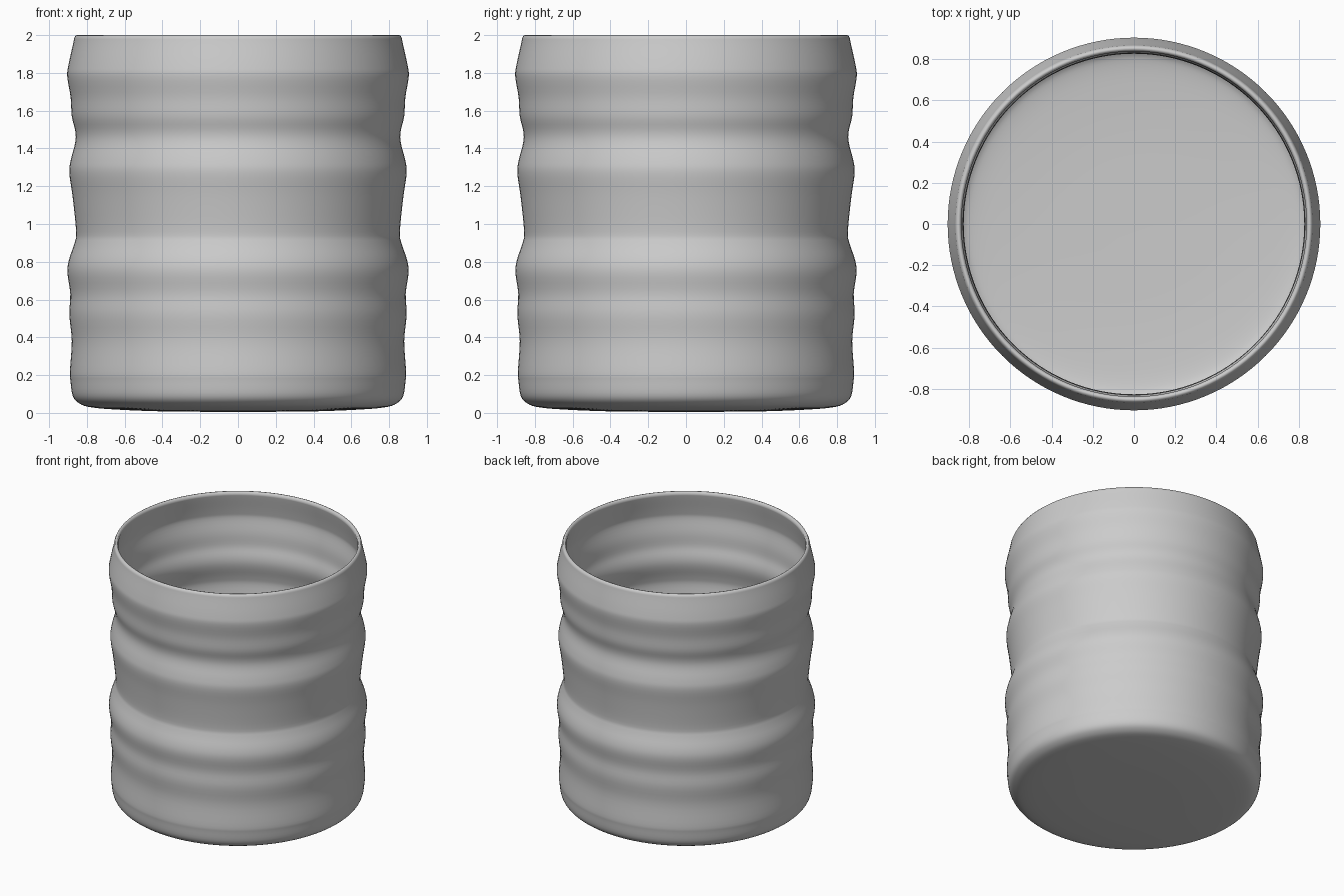
import bpy
import bmesh
import math
from mathutils import Vector

old = bpy.data.objects.get("Cube")
if old:
    bpy.data.objects.remove(old, do_unlink=True)

SIDES = 128
WALL = 0.03

# Outer wall as (radius, height), from the bottom centre up to the rim
OUTER = [(0, 0.005), (0.4, 0.008), (0.65, 0.018), (0.78, 0.03), (0.84, 0.05),
         (0.875, 0.09), (0.887, 0.17), (0.89, 0.22), (0.88, 0.38), (0.893, 0.52),
         (0.888, 0.63), (0.903, 0.74), (0.895, 0.81), (0.865, 0.9), (0.857, 0.96),
         (0.875, 1.14), (0.893, 1.27), (0.885, 1.34), (0.862, 1.43), (0.861, 1.49),
         (0.88, 1.57), (0.886, 1.67), (0.904, 1.78), (0.898, 1.84), (0.874, 1.95),
         (0.867, 1.985)]


def smooth_path(points, steps=4):
    """Catmull-Rom curve through the points."""
    p = [Vector(q) for q in points]
    p = [2 * p[0] - p[1]] + p + [2 * p[-1] - p[-2]]
    path = []
    for a, b, c, d in zip(p, p[1:], p[2:], p[3:]):
        for i in range(steps):
            t = i / steps
            path.append(b + (c - a) * t / 2 + (a * 2 - b * 5 + c * 4 - d) * t**2 / 2
                        + (b * 3 - a - c * 3 + d) * t**3 / 2)
    return path + [p[-2]]


def offset_inward(path, distance):
    """Shift the path to its inner side, keeping the ends on the axis."""
    shifted = []
    for i, q in enumerate(path):
        t = (path[min(i + 1, len(path) - 1)] - path[max(i - 1, 0)]).normalized()
        shifted.append(q + Vector((-t.y, t.x)) * distance)
    shifted[0].x = 0
    return shifted


def lathe(name, path, material):
    """Revolve a path that starts and ends on the axis."""
    bm = bmesh.new()
    rings = []
    for q in path:
        if q.x < 1e-5:
            rings.append([bm.verts.new((0, 0, q.y))] * SIDES)
        else:
            rings.append([bm.verts.new((q.x * math.cos(k * math.tau / SIDES),
                                        q.x * math.sin(k * math.tau / SIDES), q.y))
                          for k in range(SIDES)])
    for low, high in zip(rings, rings[1:]):
        for k in range(SIDES):
            n = (k + 1) % SIDES
            bm.faces.new(dict.fromkeys((low[k], low[n], high[n], high[k])))
    bmesh.ops.recalc_face_normals(bm, faces=bm.faces)
    mesh = bpy.data.meshes.new(name)
    bm.to_mesh(mesh)
    bm.free()
    mesh.materials.append(material)
    obj = bpy.data.objects.new(name, mesh)
    bpy.context.collection.objects.link(obj)
    return obj


# Plain grey finish
grey = bpy.data.materials.new("plain_grey")
grey.use_nodes = True
color = (0.6, 0.6, 0.6, 1)
grey.diffuse_color = color
grey.node_tree.nodes["Principled BSDF"].inputs["Base Color"].default_value = color

# Cup: outer wall, softly rounded rim, then the matching inner wall
outer = smooth_path(OUTER)
outer[0].x = 0
inner = offset_inward(outer, WALL)
rim = [Vector((0.86, 1.998)), Vector((0.852, 2.0)), Vector((0.844, 1.998))]
cup = lathe("rippled_cup", outer + rim + inner[::-1], grey)

bpy.context.view_layer.objects.active = cup
cup.select_set(True)
bpy.ops.object.shade_smooth_by_angle(angle=math.radians(60))
